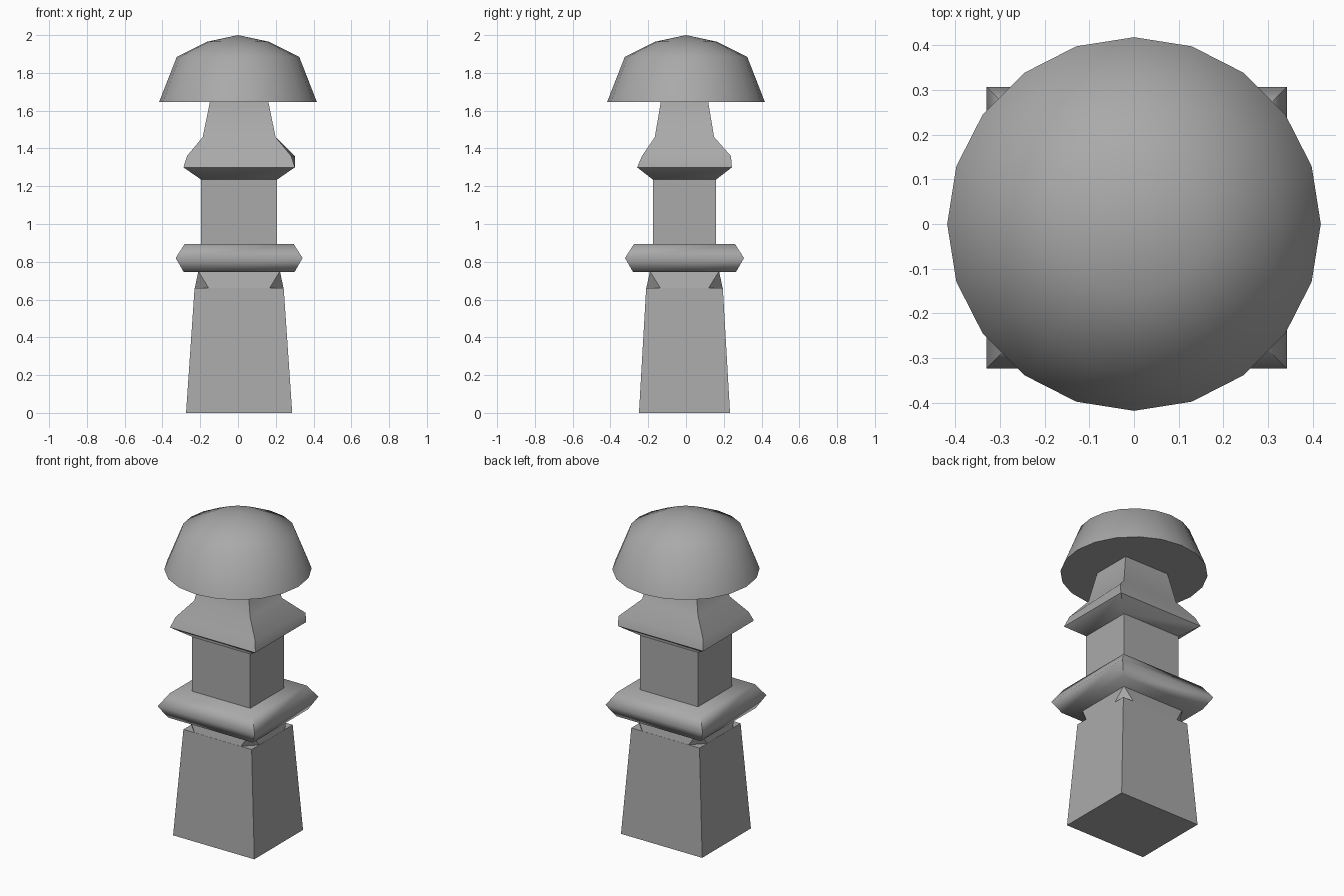
import bpy, bmesh
from math import radians, sin, cos, tau

cube = bpy.data.objects.get("Cube")
if cube:
    bpy.data.objects.remove(cube, do_unlink=True)

stone = bpy.data.materials.new("grey stone")
stone.use_nodes = True
stone.diffuse_color = (0.4, 0.4, 0.4, 1)
stone.node_tree.nodes["Principled BSDF"].inputs["Base Color"].default_value = (0.4, 0.4, 0.4, 1)

# The square shaft sits slightly off the centre of the cap
CX, CY = 0.006, -0.008


def finish(bm, name, angle):
    bmesh.ops.recalc_face_normals(bm, faces=bm.faces)
    mesh = bpy.data.meshes.new(name)
    bm.to_mesh(mesh)
    bm.free()
    obj = bpy.data.objects.new(name, mesh)
    bpy.context.collection.objects.link(obj)
    mesh.materials.append(stone)
    bpy.ops.object.select_all(action='DESELECT')
    obj.select_set(True)
    bpy.context.view_layer.objects.active = obj
    bpy.ops.object.shade_smooth_by_angle(angle=radians(angle))
    return obj


def rectangle(hx, hy, z):
    return [(CX + sx * hx, CY + sy * hy, z) for sx, sy in ((-1, -1), (1, -1), (1, 1), (-1, 1))]


def loft(name, rings, angle):
    """Skin a stack of equal-sized rings and close both ends."""
    bm = bmesh.new()
    loops = [[bm.verts.new(p) for p in ring] for ring in rings]
    n = len(loops[0])
    for low, high in zip(loops, loops[1:]):
        for i in range(n):
            j = (i + 1) % n
            bm.faces.new((low[i], low[j], high[j], high[i]))
    bm.faces.new(loops[0][::-1])
    bm.faces.new(loops[-1])
    return finish(bm, name, angle)


# Tapered base block
loft("pedestal", [rectangle(0.281, 0.241, 0), rectangle(0.236, 0.203, 0.66)], 30)

# Neck with corners cut away at the bottom, square at the top
bm = bmesh.new()
cut = 0.075
for p in (rectangle(0.236 - cut, 0.202, 0.66) + rectangle(0.235, 0.202 - cut, 0.66)
          + rectangle(0.216, 0.183, 0.75)):
    bm.verts.new(p)
bmesh.ops.convex_hull(bm, input=bm.verts)
bmesh.ops.dissolve_limit(bm, angle_limit=radians(2), verts=bm.verts, edges=bm.edges)
finish(bm, "neck", 30)

# Thick lower collar
loft("lower_collar", [rectangle(0.293, 0.272, 0.745), rectangle(0.336, 0.315, 0.82),
                      rectangle(0.288, 0.267, 0.895)], 70)

# Straight shaft
loft("shaft", [rectangle(0.201, 0.167, 0.89), rectangle(0.201, 0.167, 1.24)], 30)

# Flared upper collar tapering up into the cap, with one corner drawn outward
lip = rectangle(0.276, 0.225, 1.36)
lip[2] = (0.301, 0.238, 1.36)
loft("upper_collar", [rectangle(0.201, 0.167, 1.235), rectangle(0.295, 0.251, 1.30), lip,
                      rectangle(0.193, 0.157, 1.46), rectangle(0.154, 0.125, 1.65)], 40)

# Domed round cap
bm = bmesh.new()
sides = 20
rings = []
for radius, z in ((0.418, 1.645), (0.324, 1.885), (0.163, 1.965)):
    rings.append([bm.verts.new((radius * cos(tau * i / sides), radius * sin(tau * i / sides), z))
                  for i in range(sides)])
apex = bm.verts.new((0, 0, 2))
bm.faces.new(rings[0][::-1])
for i in range(sides):
    j = (i + 1) % sides
    for low, high in zip(rings, rings[1:]):
        bm.faces.new((low[i], low[j], high[j], high[i]))
    bm.faces.new((rings[-1][i], rings[-1][j], apex))
finish(bm, "cap", 60)
